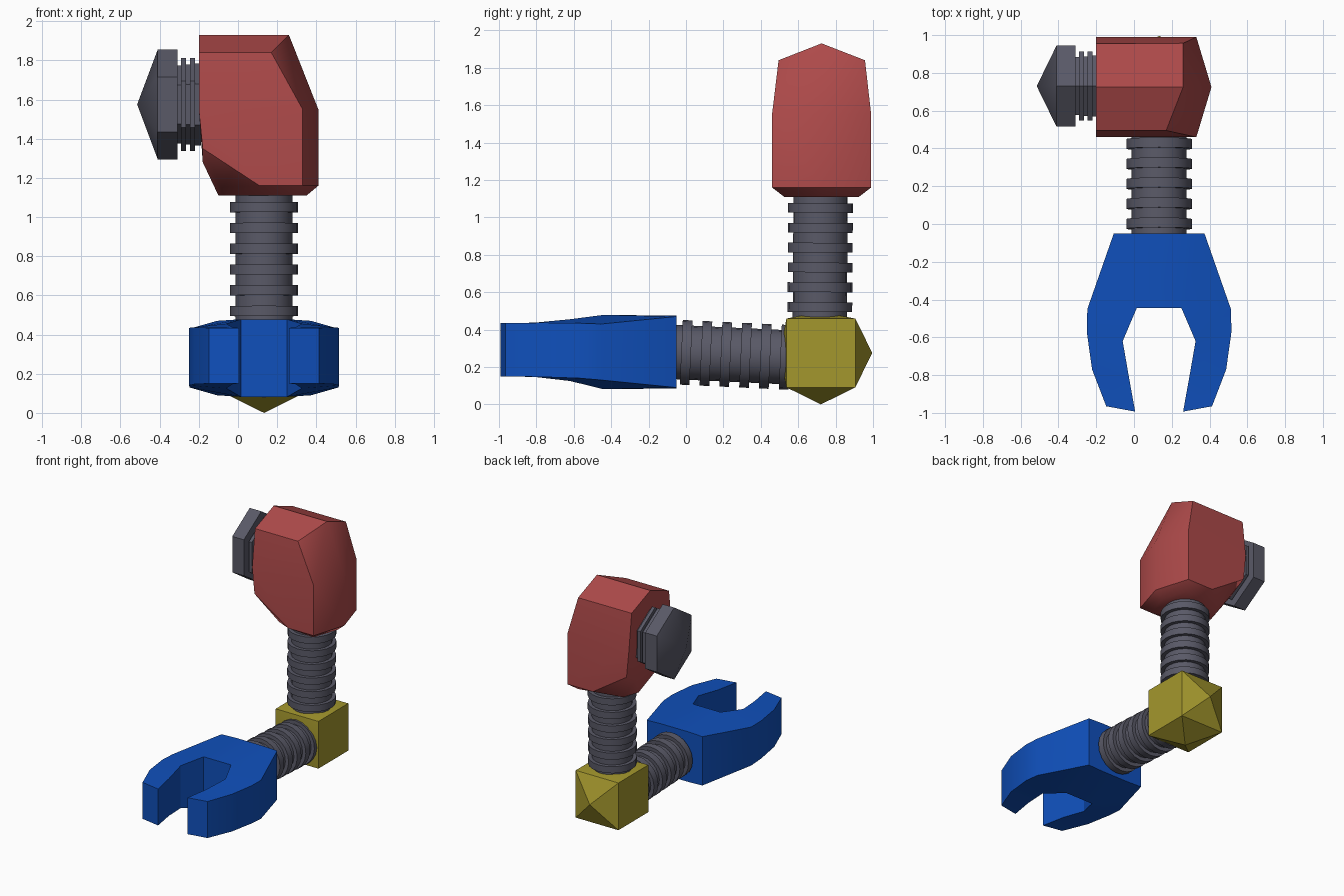
import bpy, bmesh, math
from mathutils import Vector

cube = bpy.data.objects.get("Cube")
if cube:
    bpy.data.objects.remove(cube, do_unlink=True)


def material(name, rgb):
    m = bpy.data.materials.new(name)
    m.use_nodes = True
    m.diffuse_color = (*rgb, 1)
    m.node_tree.nodes["Principled BSDF"].inputs["Base Color"].default_value = (*rgb, 1)
    return m


RED = material("brick red", (0.42, 0.068, 0.068))
BLUE = material("strong blue", (0.005, 0.08, 0.50))
YELLOW = material("olive yellow", (0.37, 0.31, 0.026))
GREY = material("slate grey", (0.10, 0.10, 0.135))


def finish(name, bm, mat, angle):
    bmesh.ops.remove_doubles(bm, verts=bm.verts, dist=0.0005)
    bmesh.ops.recalc_face_normals(bm, faces=bm.faces)
    mesh = bpy.data.meshes.new(name)
    bm.to_mesh(mesh)
    bm.free()
    mesh.materials.append(mat)
    ob = bpy.data.objects.new(name, mesh)
    bpy.context.collection.objects.link(ob)
    bpy.ops.object.select_all(action='DESELECT')
    ob.select_set(True)
    bpy.context.view_layer.objects.active = ob
    bpy.ops.object.shade_smooth_by_angle(angle=math.radians(angle))
    return ob


def lathe(name, profile, sides, origin, axis, u, v, mat, angle):
    """Spin (distance, radius) pairs around an axis; u and v set the section."""
    bm = bmesh.new()
    rings = []
    for t, r in profile:
        ring = []
        for i in range(sides):
            a = 2 * math.pi * i / sides
            ring.append(bm.verts.new(origin + axis * t + (u * math.cos(a) + v * math.sin(a)) * r))
        rings.append(ring)
    for a, b in zip(rings, rings[1:]):
        for i in range(sides):
            j = (i + 1) % sides
            bm.faces.new((a[i], a[j], b[j], b[i]))
    bm.faces.new(rings[0])
    bm.faces.new(rings[-1])
    return finish(name, bm, mat, angle)


def ribbed_arm(name, start, end, first, count=6, core=0.145, rib=0.173):
    start, end = Vector(start), Vector(end)
    axis = (end - start).normalized()
    profile = [(0, core)]
    for k in range(count):
        c = first + 0.106 * k
        profile += [(c - 0.026, core), (c - 0.026, rib), (c + 0.026, rib), (c + 0.026, core)]
    profile.append(((end - start).length, core))
    u = Vector((1, 0, 0))
    lathe(name, profile, 20, start, axis, u, axis.cross(u), GREY, 35)


CX, CY = 0.133, 0.725

# Ribbed arm segments
ribbed_arm("upper_arm", (CX, 0.715, 0.40), (CX, 0.72, 1.15), 0.12)
ribbed_arm("forearm", (CX, 0.60, 0.249), (CX, -0.10, 0.282), 0.07)

# Shoulder: faceted convex block
bm = bmesh.new()
pts = [(-0.2, CY, 1.93), (0.26, CY, 1.93), (0.17, 0.495, 1.84), (0.26, 0.957, 1.84),
       (0.41, CY, 1.55), (0.41, CY, 1.16), (0.35, CY, 1.11), (-0.1, CY, 1.11)]
for s in (-1, 1):
    for x, dy, z in [(-0.2, 0.23, 1.84), (-0.2, 0.265, 1.55), (-0.18, 0.265, 1.35),
                     (-0.18, 0.14, 1.28), (0.33, 0.265, 1.55), (0.33, 0.265, 1.16),
                     (0.11, 0.265, 1.16), (0.28, 0.2, 1.11), (-0.06, 0.13, 1.11)]:
        pts.append((x, CY + s * dy, z))
for p in pts:
    bm.verts.new(p)
hull = bmesh.ops.convex_hull(bm, input=bm.verts)
bmesh.ops.delete(bm, geom=list({g for g in hull["geom_interior"] if isinstance(g, bmesh.types.BMVert)}),
                 context='VERTS')
finish("shoulder", bm, RED, 42)

# Shoulder peg: six-sided stud with grooved neck and pointed head
lathe("shoulder_peg",
      [(0, 0.21), (0.03, 0.21), (0.03, 0.237), (0.055, 0.237), (0.055, 0.205), (0.075, 0.205),
       (0.075, 0.237), (0.10, 0.237), (0.10, 0.20), (0.12, 0.20), (0.12, 0.28), (0.22, 0.28), (0.325, 0)],
      6, Vector((-0.19, 0.73, 1.575)), Vector((-1, 0, 0)),
      Vector((0, 0, 1)), Vector((0, 0.887, 0)), GREY, 30)

# Elbow: cube with pyramids on the outer faces and slight bulges on the arm faces
bm = bmesh.new()
bmesh.ops.create_cube(bm, size=0.368)
bm.normal_update()
for f in list(bm.faces):
    n = f.normal.copy()
    if abs(n.x) > 0.5:
        continue
    height = 0.091 if n.z < -0.5 or n.y > 0.5 else 0.035
    tip = f.calc_center_median() + n * height
    poke = bmesh.ops.poke(bm, faces=[f])
    poke["verts"][0].co = tip
bmesh.ops.translate(bm, verts=bm.verts, vec=(CX, 0.721, 0.275))
finish("elbow", bm, YELLOW, 20)

# Claw: pairs of outer and inner points (side, depth, half thickness)
OUTER = [(0.24, -0.05, 0.19), (0.38, -0.45, 0.15), (0.383, -0.57, 0.147),
         (0.355, -0.77, 0.145), (0.28, -0.965, 0.142)]
INNER = [(0.118, -0.05, 0.195), (0.118, -0.445, 0.198), (0.193, -0.62, 0.165),
         (0.16, -0.81, 0.145), (0.127, -0.993, 0.142)]
bm = bmesh.new()


def quad(*corners):
    bm.faces.new([bm.verts.new(c) for c in corners])


def place(p, side, up):
    x, y, h = p
    mid = 0.28 + 0.012 * min(1, max(0, -y - 0.45) / 0.2)
    return (CX + side * x, y, mid + up * h)


for s in (-1, 1):
    for i in range(4):
        o, p, q, n = OUTER[i], OUTER[i + 1], INNER[i + 1], INNER[i]
        for up in (-1, 1):
            quad(*[place(c, s, up) for c in (o, p, q, n)])
        walls = [(o, p)] + ([(n, q)] if i else [])
        for a, b in walls:
            quad(place(a, s, 1), place(b, s, 1), place(b, s, -1), place(a, s, -1))
    for i in (0, -1):
        a, b = OUTER[i], INNER[i]
        quad(place(a, s, 1), place(b, s, 1), place(b, s, -1), place(a, s, -1))
# Palm between the two fingers
back, front = INNER[0], INNER[1]
for up in (-1, 1):
    quad(place(back, -1, up), place(back, 1, up), place(front, 1, up), place(front, -1, up))
for p in (back, front):
    quad(place(p, -1, 1), place(p, 1, 1), place(p, 1, -1), place(p, -1, -1))
finish("claw_hand", bm, BLUE, 30)
